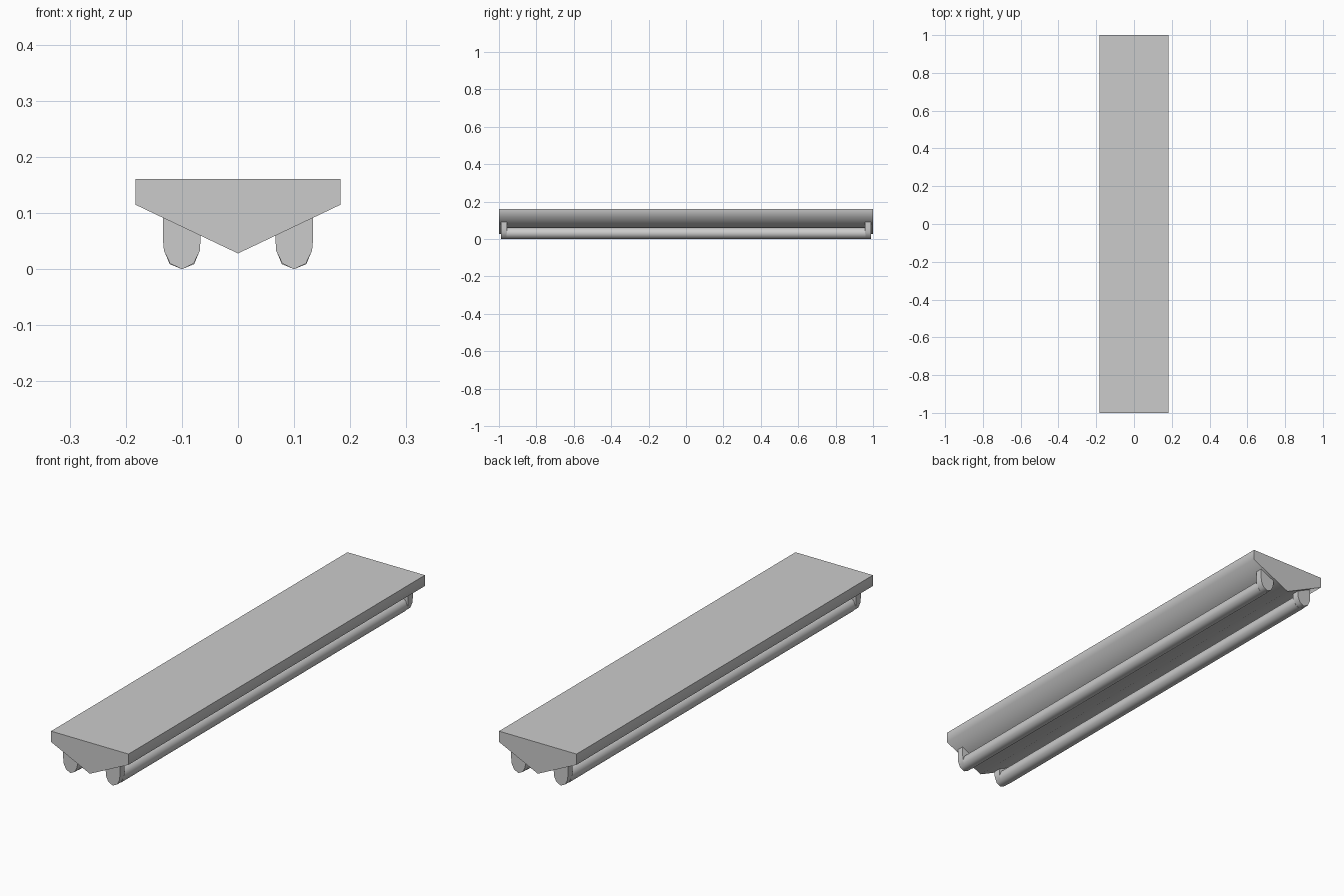
import bpy, bmesh, math

if "Cube" in bpy.data.objects:
    bpy.data.objects.remove(bpy.data.objects["Cube"])


def prism(name, profile, y0, y1, smooth_angle=75):
    """Extrude an (x, z) outline from y0 to y1."""
    bm = bmesh.new()
    face = bm.faces.new([bm.verts.new((x, y0, z)) for x, z in profile])
    ext = bmesh.ops.extrude_face_region(bm, geom=[face])
    for v in ext["geom"]:
        if isinstance(v, bmesh.types.BMVert):
            v.co.y = y1
    bmesh.ops.recalc_face_normals(bm, faces=bm.faces[:])
    mesh = bpy.data.meshes.new(name)
    bm.to_mesh(mesh)
    bm.free()
    obj = bpy.data.objects.new(name, mesh)
    bpy.context.collection.objects.link(obj)
    bpy.ops.object.select_all(action="DESELECT")
    obj.select_set(True)
    bpy.context.view_layer.objects.active = obj
    bpy.ops.object.shade_smooth_by_angle(angle=math.radians(smooth_angle))
    return obj


# Wedge-bottomed lamp housing
prism("housing", [(-0.183, 0.161), (0.183, 0.161), (0.183, 0.115),
                  (0, 0.028), (-0.183, 0.115)], -1, 1)

for side, label in ((-1, "left"), (1, "right")):
    cx = 0.1 * side
    # Eight-sided tube, points at the bottom and sides
    ring = [(cx + 0.031 * math.sin(a), 0.031 - 0.031 * math.cos(a))
            for a in (i * math.tau / 8 for i in range(8))]
    prism(label + "_tube", ring, -0.96, 0.96)

    # Round-bottomed sockets whose tops follow the slope inside the housing
    socket = [(0.066, 0.066), (0.068, 0.033), (0.079, 0.010), (0.1, 0.0),
              (0.121, 0.010), (0.132, 0.033), (0.134, 0.055), (0.134, 0.098)]
    socket = [(x * side, z) for x, z in socket]
    for end, where in ((-1, "front"), (1, "back")):
        prism(f"{label}_{where}_socket", socket, 0.957 * end, 0.988 * end)
